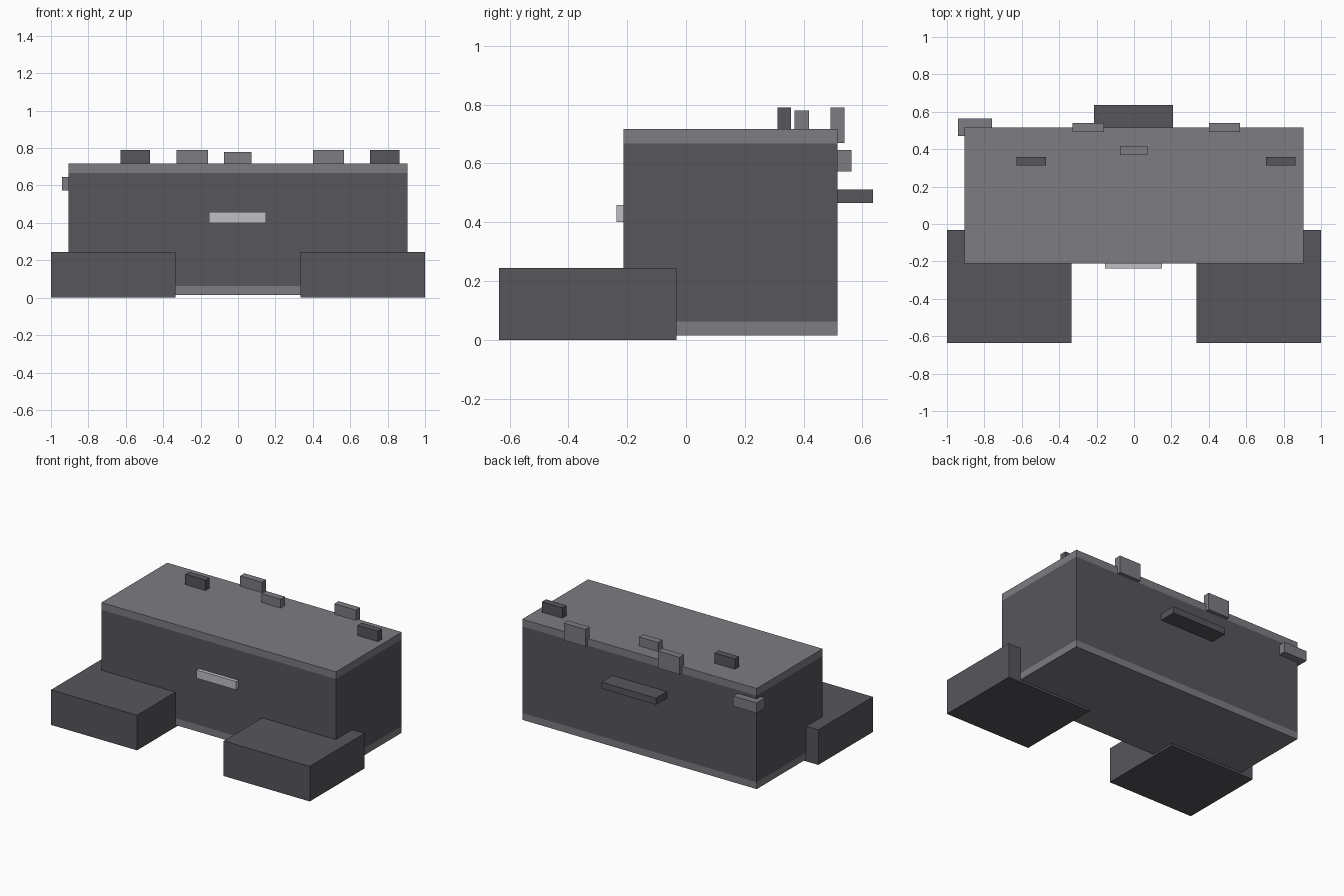
import bpy
import bmesh
from mathutils import Vector

cube = bpy.data.objects.get("Cube")
if cube:
    bpy.data.objects.remove(cube, do_unlink=True)


def material(name, color):
    mat = bpy.data.materials.new(name)
    mat.use_nodes = True
    rgba = (*color, 1.0)
    mat.diffuse_color = rgba
    mat.node_tree.nodes["Principled BSDF"].inputs["Base Color"].default_value = rgba
    return mat


DARK = material("dark_grey", (0.093, 0.092, 0.107))
MID = material("mid_grey", (0.205, 0.202, 0.223))
PALE = material("pale_grey", (0.53, 0.53, 0.56))


def box(name, x, y, z, mats, cuts=()):
    """Box from axis ranges, optionally sliced at the given heights."""
    bm = bmesh.new()
    bmesh.ops.create_cube(bm, size=1)
    for v in bm.verts:
        v.co = Vector([(r[0] + r[1]) / 2 + c * (r[1] - r[0])
                       for c, r in zip(v.co, (x, y, z))])
    for h in cuts:
        bmesh.ops.bisect_plane(bm, geom=bm.verts[:] + bm.edges[:] + bm.faces[:],
                               plane_co=(0, 0, h), plane_no=(0, 0, 1))
    # Faces outside the sliced heights take the second material
    if cuts:
        for f in bm.faces:
            height = f.calc_center_median().z
            f.material_index = 0 if cuts[0] < height < cuts[1] else 1
    mesh = bpy.data.meshes.new(name)
    bm.to_mesh(mesh)
    bm.free()
    for m in mats:
        mesh.materials.append(m)
    obj = bpy.data.objects.new(name, mesh)
    bpy.context.collection.objects.link(obj)
    return obj


# Main body with lighter bands and caps at top and bottom
box("body", (-0.907, 0.905), (-0.212, 0.515), (0.015, 0.718), [DARK, MID], (0.063, 0.668))

# Big front feet
for side, x in (("right", (-1, -0.335)), ("left", (0.335, 1))):
    box(side + "_foot", x, (-0.636, -0.032), (0, 0.245), [DARK])

# Front handle and rear ledge
box("front_handle", (-0.155, 0.151), (-0.237, -0.21), (0.4, 0.458), [PALE])
box("rear_ledge", (-0.213, 0.209), (0.51, 0.636), (0.465, 0.511), [DARK])

# Small dark blocks on the lid
for side, x in (("right", (-0.628, -0.47)), ("left", (0.705, 0.863))):
    box(side + "_lid_block", x, (0.312, 0.358), (0.71, 0.79), [DARK])

# Lighter tabs along the back edge
box("centre_lid_tab", (-0.076, 0.071), (0.37, 0.418), (0.71, 0.78), [MID])
for side, x in (("right", (-0.328, -0.16)), ("left", (0.4, 0.567))):
    box(side + "_rear_tab", x, (0.492, 0.539), (0.67, 0.79), [MID])
box("corner_tab", (-0.94, -0.76), (0.47, 0.564), (0.573, 0.645), [MID])
